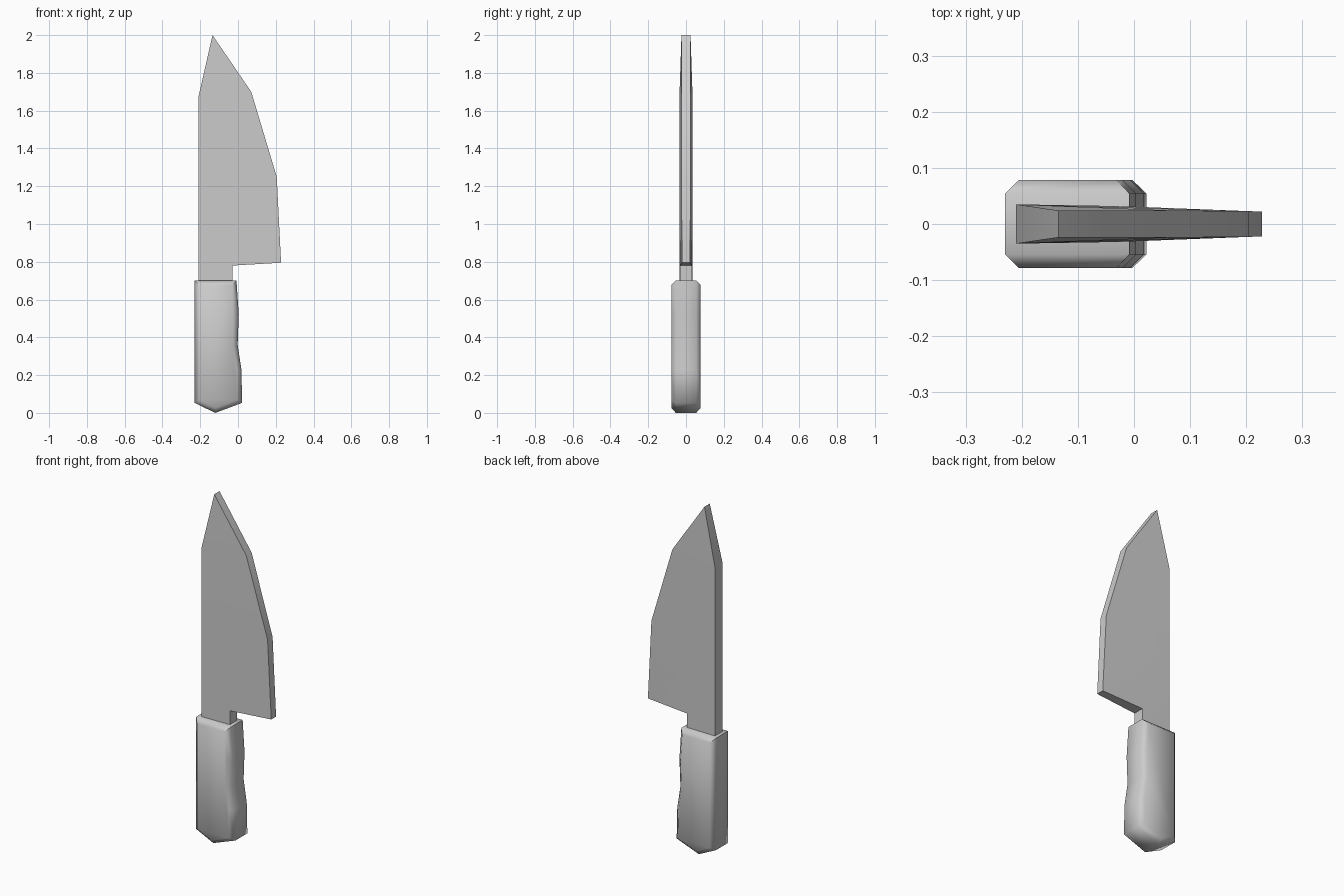
import bpy, bmesh, math

if "Cube" in bpy.data.objects:
    bpy.data.objects.remove(bpy.data.objects["Cube"])


def finish(bm, name, angle):
    bmesh.ops.recalc_face_normals(bm, faces=bm.faces)
    mesh = bpy.data.meshes.new(name)
    bm.to_mesh(mesh)
    bm.free()
    obj = bpy.data.objects.new(name, mesh)
    bpy.context.collection.objects.link(obj)
    bpy.ops.object.select_all(action='DESELECT')
    obj.select_set(True)
    bpy.context.view_layer.objects.active = obj
    bpy.ops.object.shade_smooth_by_angle(angle=math.radians(angle))
    return obj


def slab(points):
    """Closed solid from an (x, half thickness, z) outline; returns bmesh and both rims."""
    bm = bmesh.new()
    front = [bm.verts.new((x, -y, z)) for x, y, z in points]
    back = [bm.verts.new((x, y, z)) for x, y, z in points]
    n = len(points)
    for i in range(n):
        j = (i + 1) % n
        bm.faces.new((front[i], front[j], back[j], back[i]))
    return bm, front, back


# Blade: thick spine on the left, thinner cutting edge on the right
outline = [(-0.21, 0.035, 0.695), (-0.21, 0.035, 0.78), (-0.21, 0.035, 1.25),
           (-0.21, 0.035, 1.67), (-0.135, 0.024, 2.0), (0.07, 0.024, 1.70),
           (0.205, 0.023, 1.25), (0.228, 0.022, 0.795), (-0.03, 0.032, 0.78),
           (-0.03, 0.032, 0.695)]
bm, front, back = slab(outline)
for rim in (front, back):
    for patch in ((0, 1, 8, 9), (1, 2, 8), (2, 6, 7, 8), (2, 3, 5, 6), (3, 4, 5)):
        bm.faces.new([rim[i] for i in patch])
finish(bm, "blade", 35)

# Handle: extruded grip profile with chamfered rims
grip = [(-0.23, 0.70), (-0.23, 0.053), (-0.12, 0.0), (0.022, 0.053),
        (0.018, 0.23), (-0.002, 0.36), (0.004, 0.52), (-0.008, 0.70)]
bm, front, back = slab([(x, 0.078, z) for x, z in grip])
caps = [bm.faces.new(front), bm.faces.new(back)]
bmesh.ops.recalc_face_normals(bm, faces=bm.faces)
rims = [e for cap in caps for e in cap.edges]
bmesh.ops.bevel(bm, geom=rims, offset=0.024, segments=1, affect='EDGES')
finish(bm, "handle", 50)
